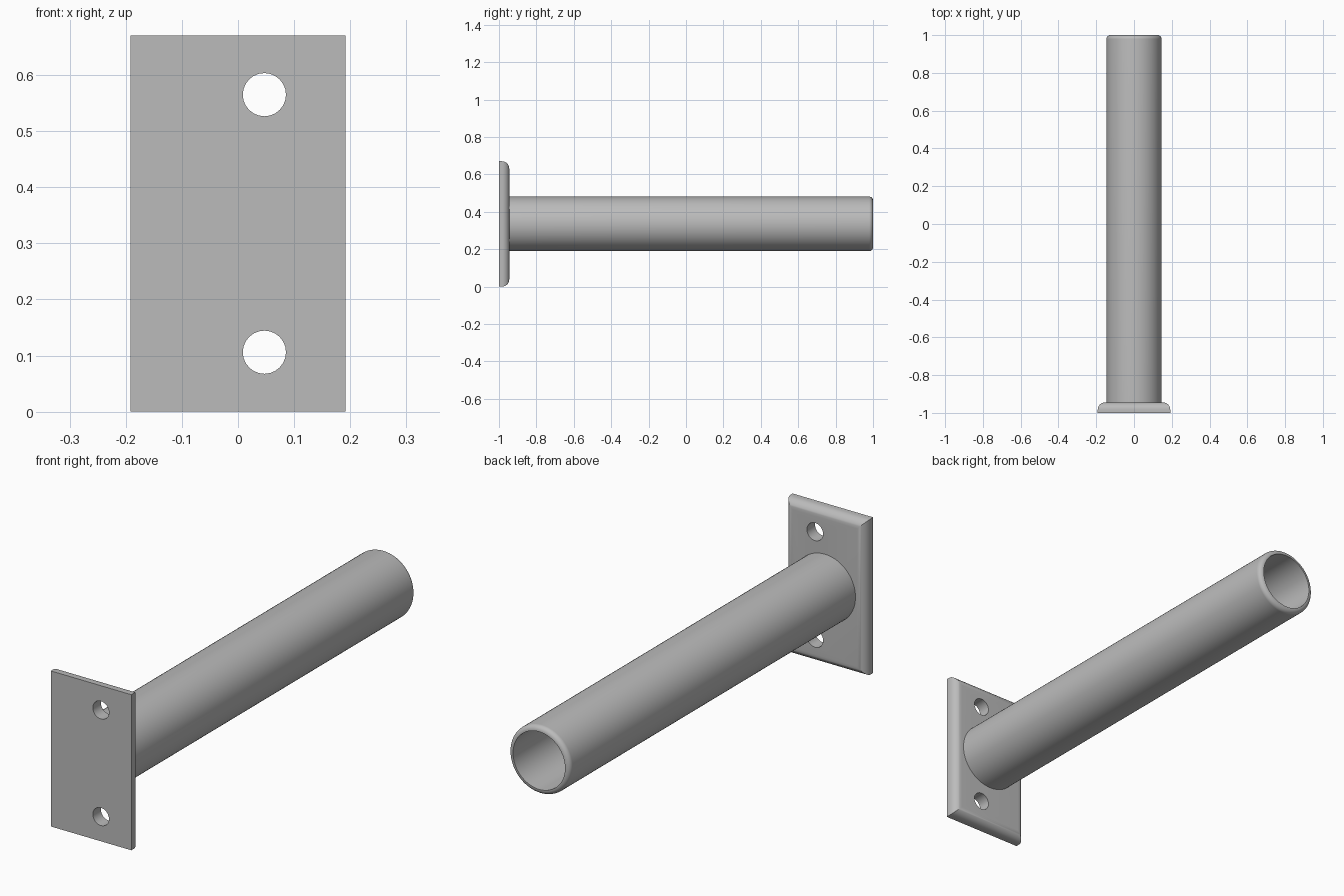
import bpy, bmesh
from math import sin, cos, pi, radians

cube = bpy.data.objects.get("Cube")
if cube:
    bpy.data.objects.remove(cube, do_unlink=True)

steel = bpy.data.materials.new("grey_steel")
steel.use_nodes = True
colour = (0.5, 0.5, 0.5, 1)
steel.diffuse_color = colour
steel.node_tree.nodes["Principled BSDF"].inputs["Base Color"].default_value = colour

HEIGHT, WIDTH = 0.67, 0.384
FRONT, PLATE_BACK, TUBE_END = -1.0, -0.945, 1.0
MID_Z = HEIGHT / 2


def quarter(radius, steps=10):
    """Inset and advance pairs along a quarter-round edge."""
    return [(radius * (1 - cos(a)), radius * sin(a))
            for a in (pi / 2 * i / steps for i in range(steps + 1))]


def loft(name, rings, cap_start=False, cap_end=False, closed=False):
    """Skin a list of equal-length point rings."""
    bm = bmesh.new()
    loops = [[bm.verts.new(p) for p in ring] for ring in rings]
    pairs = list(zip(loops, loops[1:]))
    if closed:
        pairs.append((loops[-1], loops[0]))
    for a, b in pairs:
        n = len(a)
        for i in range(n):
            j = (i + 1) % n
            bm.faces.new((a[i], a[j], b[j], b[i]))
    if cap_start:
        bm.faces.new(loops[0])
    if cap_end:
        bm.faces.new(loops[-1])
    bmesh.ops.recalc_face_normals(bm, faces=bm.faces)
    mesh = bpy.data.meshes.new(name)
    bm.to_mesh(mesh)
    bm.free()
    mesh.materials.append(steel)
    obj = bpy.data.objects.new(name, mesh)
    bpy.context.collection.objects.link(obj)
    return obj


def select(obj):
    bpy.ops.object.select_all(action='DESELECT')
    obj.select_set(True)
    bpy.context.view_layer.objects.active = obj


def rectangle(inset, y):
    w, h = WIDTH / 2 - inset, HEIGHT / 2 - inset
    return [(sx * w, y, MID_Z + sz * h)
            for sx, sz in ((-1, -1), (1, -1), (1, 1), (-1, 1))]


def circle(radius, y, x=0, z=MID_Z, sides=72):
    return [(x + radius * cos(2 * pi * i / sides), y, z + radius * sin(2 * pi * i / sides))
            for i in range(sides)]


# Mounting plate with mitred, rounded back edges
ROUND = 0.038
plate_rings = [rectangle(0, FRONT)]
plate_rings += [rectangle(inset, PLATE_BACK - ROUND + step) for inset, step in quarter(ROUND)]
plate = loft("mounting_plate", plate_rings, True, True)

# Two screw holes
for z in (0.106, 0.565):
    cutter = loft("hole_cutter", [circle(0.0385, y, 0.047, z, 24) for y in (-1.1, -0.8)], True, True)
    cutter.hide_render = True
    hole = plate.modifiers.new("screw_hole", 'BOOLEAN')
    hole.operation = 'DIFFERENCE'
    hole.solver = 'EXACT'
    hole.object = cutter
    select(plate)
    bpy.ops.object.modifier_apply(modifier=hole.name)
    bpy.data.objects.remove(cutter, do_unlink=True)

# Hollow tube with a rounded outer rim, open at the far end
RADIUS, WALL, RIM = 0.146, 0.022, 0.021
tube_rings = [circle(RADIUS, PLATE_BACK)]
tube_rings += [circle(RADIUS - inset, TUBE_END - RIM + step) for inset, step in quarter(RIM)]
tube_rings += [circle(RADIUS - WALL, y) for y in (TUBE_END, PLATE_BACK)]
tube = loft("hollow_tube", tube_rings, closed=True)

for obj in (plate, tube):
    select(obj)
    bpy.ops.object.shade_smooth_by_angle(angle=radians(30))
